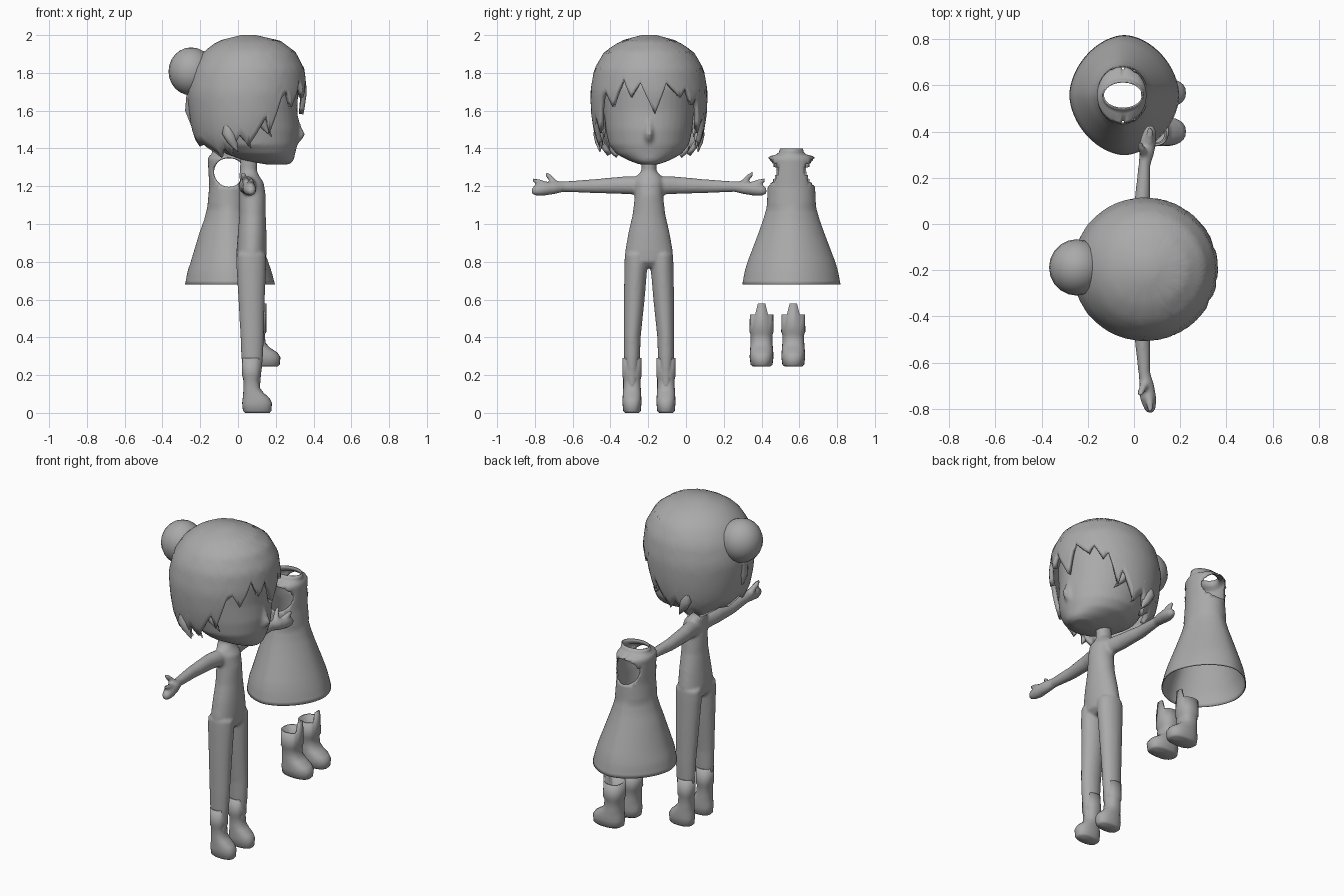
import bpy, bmesh, math

grey = bpy.data.materials.new("plain grey")
grey.diffuse_color = (0.4, 0.4, 0.4, 1)
CY = -0.196                                   # centre line of the figure


def lerp_table(table, key):
    """Linear lookup in rows sorted by their first value."""
    key = min(max(key, table[0][0]), table[-1][0])
    for a, b in zip(table, table[1:]):
        if key <= b[0]:
            t = (key - a[0]) / (b[0] - a[0])
            return [p + (q - p) * t for p, q in zip(a, b)][1:]


def zring(z, cx, hx, cy, hy, n=24, p=1.0):
    """Horizontal oval; p above 1 makes it slightly pointed."""
    pts = []
    for i in range(n):
        a = 2 * math.pi * i / n
        c, s = math.cos(a), math.sin(a)
        pts.append((cx + hx * math.copysign(abs(c) ** p, c),
                    cy + hy * math.copysign(abs(s) ** p, s), z))
    return pts


def yring(y, cx, hx, cz, hz, n=16):
    return [(cx + hx * math.cos(2 * math.pi * i / n), y,
             cz + hz * math.sin(2 * math.pi * i / n)) for i in range(n)]


def loft(bm, rings, caps=(True, True)):
    rows = [[bm.verts.new(p) for p in r] for r in rings]
    n = len(rows[0])
    for a, b in zip(rows, rows[1:]):
        for i in range(n):
            j = (i + 1) % n
            bm.faces.new((a[i], a[j], b[j], b[i]))
    for row, cap in zip((rows[0], rows[-1]), caps):
        if cap:
            bm.faces.new(row)


def finish(name, bm, voxel=0, thick=0, sharp=50):
    bmesh.ops.recalc_face_normals(bm, faces=bm.faces)
    me = bpy.data.meshes.new(name)
    bm.to_mesh(me)
    bm.free()
    me.materials.append(grey)
    for f in me.polygons:
        f.use_smooth = True
    if not voxel:
        me.set_sharp_from_angle(angle=math.radians(sharp))
    ob = bpy.data.objects.new(name, me)
    bpy.context.collection.objects.link(ob)
    if voxel:                                 # fuse overlapping parts smoothly
        m = ob.modifiers.new("fuse", 'REMESH')
        m.mode, m.voxel_size, m.use_smooth_shade = 'VOXEL', voxel, True
        m = ob.modifiers.new("soften", 'SMOOTH')
        m.factor, m.iterations = 0.5, 5
    if thick:
        m = ob.modifiers.new("thickness", 'SOLIDIFY')
        m.thickness, m.offset = thick, -1
    return ob


# Body: torso and neck, legs, arms and hands, fused
bm = bmesh.new()
torso = [(0.77, 0.07, 0.05, 0.08), (0.80, 0.07, 0.078, 0.125), (0.86, 0.072, 0.08, 0.126),
         (0.95, 0.075, 0.076, 0.11), (1.05, 0.077, 0.07, 0.087), (1.15, 0.077, 0.07, 0.075),
         (1.22, 0.073, 0.063, 0.075), (1.255, 0.06, 0.052, 0.065),
         (1.28, 0.055, 0.046, 0.04), (1.38, 0.06, 0.046, 0.04)]
loft(bm, [zring(z, cx, hx, CY, hy) for z, cx, hx, hy in torso])
leg = [(0.12, 0.075, 0.04, 0.09, 0.032), (0.30, 0.075, 0.058, 0.09, 0.043),
       (0.40, 0.075, 0.062, 0.089, 0.045), (0.60, 0.072, 0.07, 0.078, 0.055),
       (0.78, 0.07, 0.079, 0.069, 0.061), (0.84, 0.07, 0.078, 0.068, 0.06)]
arm = [(0.03, 0.06, 0.045, 1.2, 0.05), (0.10, 0.05, 0.042, 1.205, 0.048),
       (0.15, 0.042, 0.04, 1.205, 0.046), (0.30, 0.036, 0.034, 1.2, 0.037),
       (0.45, 0.045, 0.026, 1.198, 0.028), (0.50, 0.055, 0.032, 1.192, 0.034),
       (0.56, 0.062, 0.036, 1.185, 0.036), (0.60, 0.068, 0.027, 1.178, 0.028),
       (0.622, 0.07, 0.014, 1.175, 0.016)]
finger = [(0.52, 0.06, 0.02, 1.2, 0.018), (0.58, 0.068, 0.017, 1.222, 0.015),
          (0.618, 0.07, 0.01, 1.234, 0.01)]
thumb = [(0.48, 0.05, 0.02, 1.2, 0.022), (0.52, 0.035, 0.018, 1.24, 0.022),
         (0.55, 0.025, 0.01, 1.268, 0.014)]
for s in (-1, 1):
    loft(bm, [zring(z, cx, hx, CY + s * cy, hy) for z, cx, hx, cy, hy in leg])
    for part in (arm, finger, thumb):
        loft(bm, [yring(CY + s * y, *rest) for y, *rest in part])
finish("body", bm, voxel=0.009)

# Head with a pointed jaw and small nose
bm = bmesh.new()
head = [(1.315, 0.21, 0.06, 0.05), (1.335, 0.165, 0.13, 0.105), (1.37, 0.12, 0.182, 0.172),
        (1.42, 0.09, 0.225, 0.212), (1.5, 0.07, 0.252, 0.23), (1.6, 0.06, 0.254, 0.24),
        (1.72, 0.055, 0.265, 0.245), (1.82, 0.05, 0.23, 0.22), (1.9, 0.05, 0.14, 0.14)]
loft(bm, [zring(z, cx, hx, CY, hy, 40) for z, cx, hx, hy in head])
nose = [(1.41, 0.29, 0.015, 0.015), (1.45, 0.312, 0.03, 0.022),
        (1.475, 0.322, 0.035, 0.022), (1.52, 0.31, 0.025, 0.017), (1.58, 0.295, 0.018, 0.012)]
loft(bm, [zring(z, cx, hx, CY, hy, 16) for z, cx, hx, hy in nose])
finish("head", bm, voxel=0.011)

# Hair cap: dome whose lower edge follows a zigzag by direction
dome = [(1.33, 0.02, 0.15, 0.21), (1.41, 0.03, 0.24, 0.265), (1.48, 0.04, 0.28, 0.29),
        (1.58, 0.045, 0.303, 0.306), (1.7, 0.048, 0.317, 0.311), (1.82, 0.055, 0.297, 0.29),
        (1.91, 0.06, 0.245, 0.238), (1.97, 0.06, 0.165, 0.15), (2.0, 0.055, 0.04, 0.04)]
fringe = [(-48, 1.70), (-39, 1.62), (-27, 1.77), (-18, 1.67), (-9, 1.75), (6, 1.58),
          (18, 1.75), (33, 1.67), (39, 1.72), (48, 1.63)]
side = [(54, 1.67), (63, 1.48), (69, 1.57), (84, 1.41), (96, 1.47), (108, 1.36),
        (117, 1.40), (129, 1.35), (150, 1.42), (165, 1.41), (180, 1.45)]
edge = [(-a, z) for a, z in reversed(side)] + fringe + side
bm = bmesh.new()
ROWS = 16
rings = []
for k in range(ROWS + 1):
    ring = []
    for deg in range(-180, 180, 3):
        bottom = lerp_table(edge, deg)[0]
        z = 2.0 - (2.0 - bottom) * (k / ROWS) ** 1.5
        cx, hx, hy = lerp_table(dome, z)
        a = math.radians(deg)
        ring.append((cx + hx * math.cos(a), CY + hy * math.sin(a), z))
    rings.append(ring)
loft(bm, rings, caps=(True, False))
finish("hair_cap", bm, thick=0.025)

# Loose hair locks beside the ears and under the bun
bm = bmesh.new()
for s in (-1, 1):
    for x, y, top, tx, ty, tip, r in ((-0.01, 0.28, 1.6, 0.07, 0.25, 1.4, 0.035),
                                      (0.09, 0.27, 1.62, 0.18, 0.235, 1.46, 0.032),
                                      (-0.06, 0.27, 1.52, 0.0, 0.26, 1.38, 0.035)):
        rows = []
        for t, w in ((0, 0.4), (0.3, 1), (0.65, 0.75), (1, 0.05)):
            rows.append(zring(top + (tip - top) * t, x + (tx - x) * t ** 1.5, r * w,
                              CY + s * (y + (ty - y) * t), r * w * 0.8, 8))
        loft(bm, rows)
loft(bm, [zring(z, x, r, CY, r * 1.2, 8) for z, x, r in
          ((1.72, -0.24, 0.03), (1.6, -0.255, 0.025), (1.5, -0.235, 0.005))])
finish("hair_locks", bm)

# Hair bun
bm = bmesh.new()
bmesh.ops.create_uvsphere(bm, u_segments=20, v_segments=12, radius=1)
for v in bm.verts:
    v.co = (-0.248 + 0.12 * v.co.x, -0.188 + 0.122 * v.co.y, 1.808 + 0.127 * v.co.z)
finish("hair_bun", bm)

# Sleeveless dress, open at hem, neck and both arms
cut = [(0.68, -0.042, 0.238, 0.26), (0.75, -0.045, 0.222, 0.247), (0.8, -0.045, 0.205, 0.232),
       (0.95, -0.05, 0.155, 0.175), (1.02, -0.05, 0.13, 0.15), (1.09, -0.05, 0.112, 0.13),
       (1.2, -0.05, 0.102, 0.125), (1.345, -0.053, 0.107, 0.123), (1.36, -0.053, 0.1, 0.112),
       (1.368, -0.05, 0.092, 0.08), (1.38, -0.048, 0.09, 0.066), (1.4, -0.048, 0.088, 0.06)]
DY = 0.558
levels = [0.68 + 0.02 * i for i in range(33)] + [1.33, 1.345, 1.36, 1.368, 1.38, 1.4]
bm = bmesh.new()
rings = []
for z in levels:
    cx, hx, hy = lerp_table(cut, z)
    rings.append(zring(z, cx, hx, DY, hy, 64, 1.12 if z < 1.1 else 1.0))
loft(bm, rings, caps=(False, False))
AX, AZ, AW, AH = -0.048, 1.275, 0.084, 0.078


def hole(p):
    return math.hypot((p.x - AX) / AW, (p.z - AZ) / AH)


gone = [f for f in bm.faces if hole(f.calc_center_median()) < 1]
bmesh.ops.delete(bm, geom=gone, context='FACES')
for v in bm.verts:                            # round off the armhole edge
    if v.is_boundary and 1.1 < v.co.z < 1.39:
        h = hole(v.co)
        v.co.x = AX + (v.co.x - AX) / h
        v.co.z = AZ + (v.co.z - AZ) / h
finish("dress", bm, thick=0.006)

# Boots: one worn pair and one loose pair
sole = [(0, 0.02, 0.18, 0.045), (0.01, 0.005, 0.191, 0.058), (0.05, 0.0, 0.195, 0.063),
        (0.075, 0.004, 0.178, 0.062), (0.10, 0.007, 0.14, 0.06), (0.125, 0.008, 0.116, 0.058),
        (0.17, 0.007, 0.112, 0.058), (0.185, 0.0, 0.12, 0.064), (0.275, 0.0, 0.12, 0.062)]


def boot(name, x, y, z, sx, sy, sz, tongue):
    bm = bmesh.new()
    rings = [zring(z + h * sz, x + (a + b) / 2 * sx, (b - a) / 2 * sx, y, w * sy, 24, 0.85)
             for h, a, b, w in sole]
    rings[-1] = [(px, py, pz + (tongue if abs(py - y) < 0.034 * sy and px > x + 0.06 * sx else 0))
                 for px, py, pz in rings[-1]]
    loft(bm, rings, caps=(True, False))
    finish(name, bm, thick=0.01)


for s, label in ((-1, "right"), (1, "left")):
    boot(label + "_worn_boot", 0.022, CY + s * 0.09, 0, 0.81, 0.8, 1.06, 0.025)
    boot(label + "_loose_boot", 0.03, 0.484 + s * 0.084, 0.245, 1, 1, 1, 0.058)
